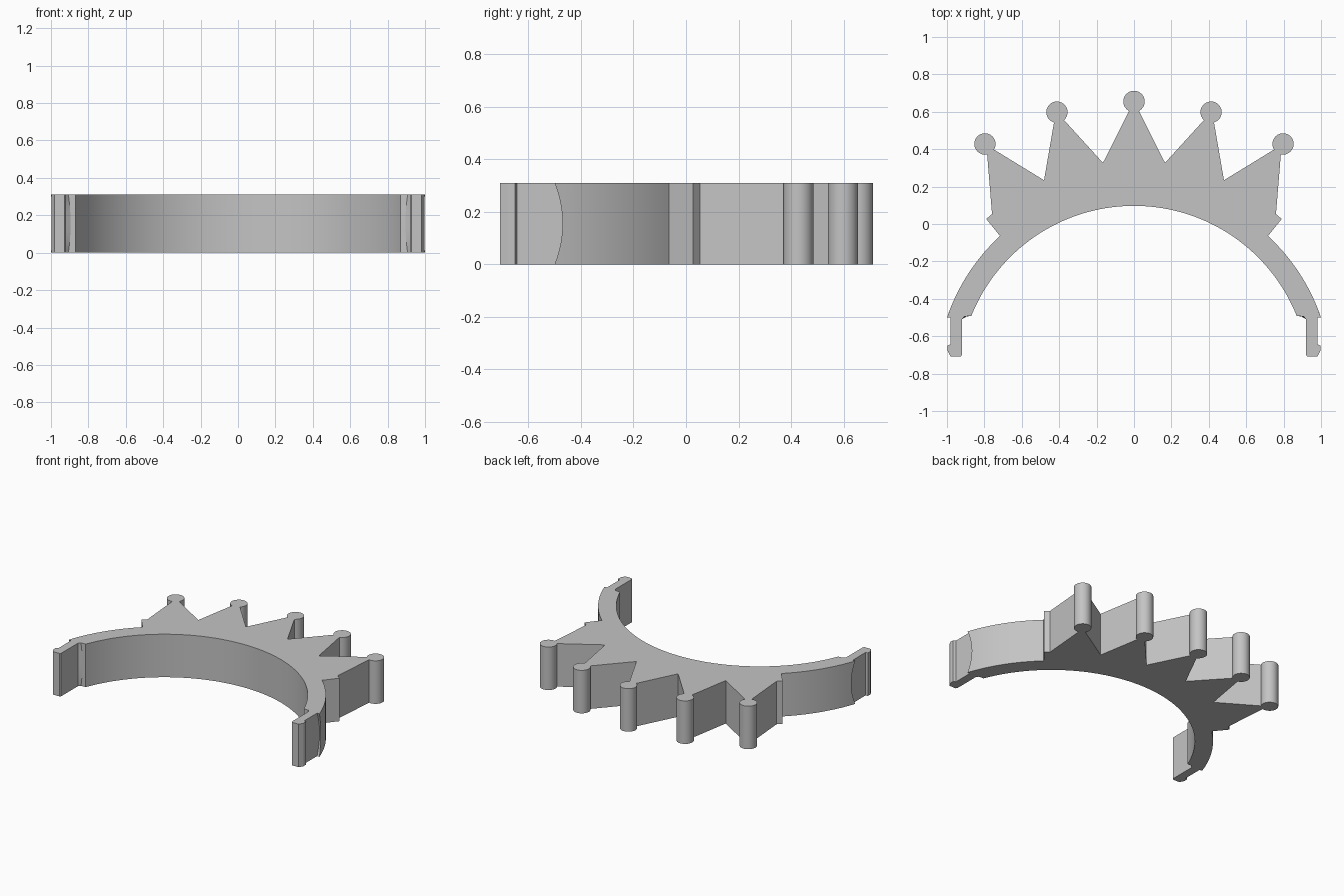
import bpy, bmesh
from math import sin, cos, radians, sqrt

if "Cube" in bpy.data.objects:
    bpy.data.objects.remove(bpy.data.objects["Cube"], do_unlink=True)

HEIGHT = 0.31
LAYERS = 12
ARC_Y = -0.84            # shared centre of the band arcs, on x = 0
R_IN, R_OUT = 0.937, 1.056
KNOB_R = 0.057


def knob(cx, cy, start, end, steps=24):
    """Round tip of a spike, swept between two angles."""
    angles = [radians(start + (end - start) * i / steps) for i in range(steps + 1)]
    return [(cx + KNOB_R * cos(a), cy + KNOB_R * sin(a)) for a in angles]


def arc(radius, y0, y1, steps):
    """Right half of a band arc, stepped evenly in angle between two heights."""
    from_x = lambda y: sqrt(radius ** 2 - (y - ARC_Y) ** 2)
    from math import atan2
    a0, a1 = (atan2(y - ARC_Y, from_x(y)) for y in (y0, y1))
    angles = [a0 + (a1 - a0) * i / steps for i in range(steps + 1)]
    return [(radius * cos(a), ARC_Y + radius * sin(a)) for a in angles]


def half_outline(bulge):
    """Right half of the crown band, from the centre tip round to the inner arc."""
    end_y = -0.5 + 0.03 * bulge          # bowed shoulder where the clip starts
    end_x = sqrt(R_OUT ** 2 - (end_y - ARC_Y) ** 2)
    pts = knob(0, 0.655, 90, -62)
    pts += [(0.166, 0.327)]
    pts += knob(0.412, 0.598, 228, -74)
    pts += [(0.481, 0.234)]
    pts += knob(0.797, 0.428, 212, -102)
    pts += [(0.759, 0.053), (0.79, 0.027)]
    pts += arc(R_OUT, -0.064, -0.45, 16)
    # clip leg with a small hooked foot
    pts += [(end_x, end_y), (0.98, end_y), (0.98, -0.643), (0.997, -0.65),
            (0.997, -0.678), (0.98, -0.709), (0.927, -0.709), (0.92, -0.7),
            (0.92, -0.51), (0.907 - 0.012 * bulge, -0.494)]
    inner = arc(R_IN, -0.492, 0, 24)
    top = arc(R_IN, 0, ARC_Y + R_IN - 1e-6, 16)
    return pts + inner + top[1:]


def outline(bulge):
    half = half_outline(bulge)
    half[0], half[-1] = (0, half[0][1]), (0, half[-1][1])
    return half + [(-x, y) for x, y in reversed(half[1:-1])]


# Loft the outline up through thin layers and cap both ends
bm = bmesh.new()
rings = []
for k in range(LAYERS + 1):
    t = k / LAYERS
    bulge = 1 - (2 * t - 1) ** 2
    rings.append([bm.verts.new((x, y, HEIGHT * t)) for x, y in outline(bulge)])
n = len(rings[0])
for low, high in zip(rings, rings[1:]):
    for i in range(n):
        j = (i + 1) % n
        bm.faces.new((low[i], low[j], high[j], high[i]))
bm.faces.new(rings[0])
bm.faces.new(rings[-1])
bmesh.ops.recalc_face_normals(bm, faces=bm.faces)
mesh = bpy.data.meshes.new("crown_band")
bm.to_mesh(mesh)
bm.free()
crown = bpy.data.objects.new("crown_band", mesh)
bpy.context.collection.objects.link(crown)

# Plain grey finish
grey = bpy.data.materials.new("light_grey")
grey.use_nodes = True
colour = (0.55, 0.55, 0.55, 1)
grey.diffuse_color = colour
grey.node_tree.nodes["Principled BSDF"].inputs["Base Color"].default_value = colour
mesh.materials.append(grey)

bpy.context.view_layer.objects.active = crown
crown.select_set(True)
bpy.ops.object.shade_smooth_by_angle(angle=radians(25))
